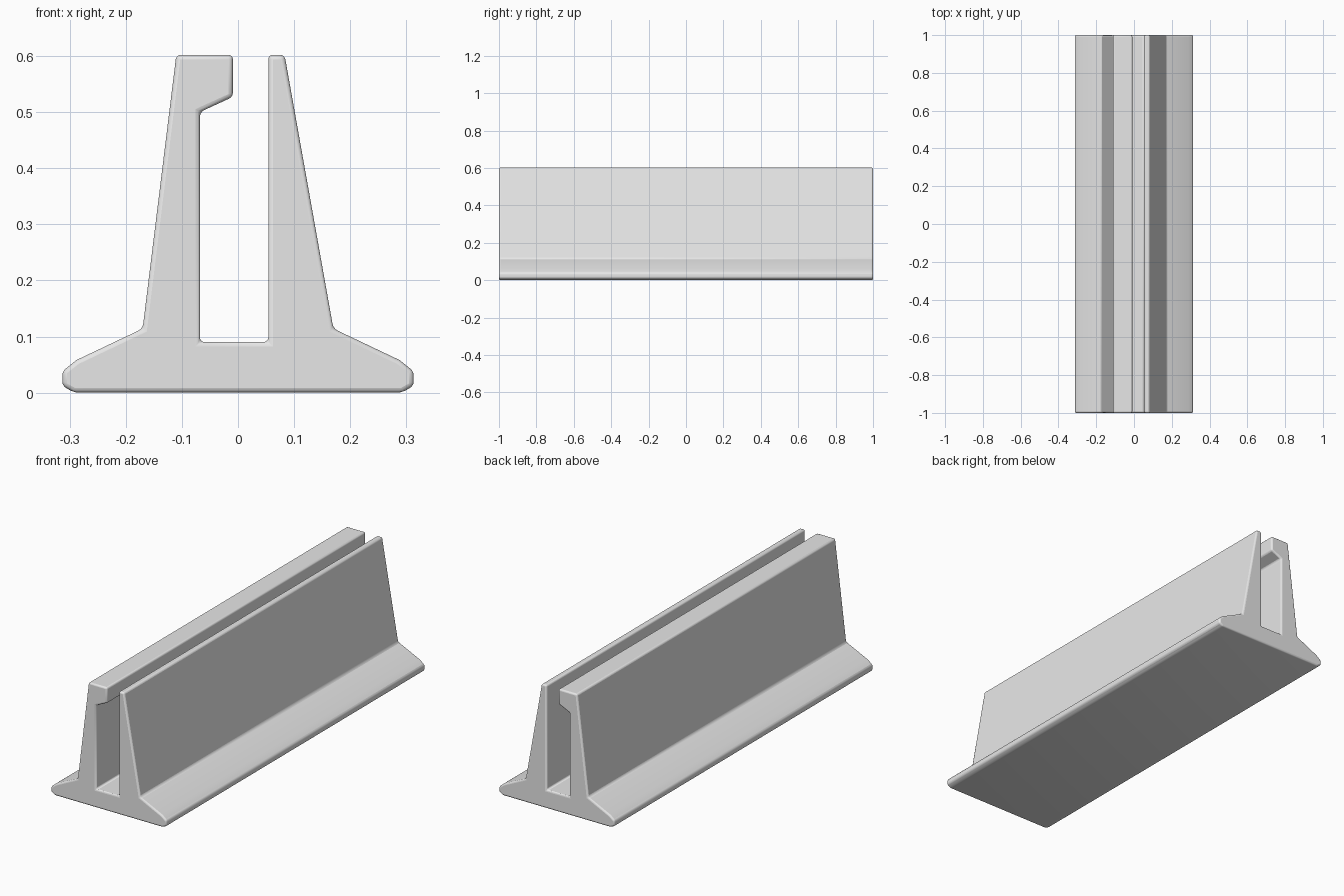
import bpy
import bmesh
import math

if "Cube" in bpy.data.objects:
    bpy.data.objects.remove(bpy.data.objects["Cube"])

# Cross-section of the stand (x, z), extruded along y
PROFILE = [
    # foot and left outer wall
    (-0.292, 0.0), (-0.313, 0.012), (-0.313, 0.038), (-0.288, 0.058),
    (-0.170, 0.114), (-0.110, 0.602),
    # hooked lip and slot
    (-0.009, 0.602), (-0.009, 0.527), (-0.068, 0.500), (-0.068, 0.090),
    (0.054, 0.090), (0.054, 0.602),
    # right outer wall and foot
    (0.083, 0.602), (0.170, 0.114), (0.288, 0.058),
    (0.313, 0.038), (0.313, 0.012), (0.292, 0.0),
]

grey = bpy.data.materials.new("light grey")
grey.diffuse_color = (0.8, 0.8, 0.8, 1.0)
grey.use_nodes = True
grey.node_tree.nodes["Principled BSDF"].inputs["Base Color"].default_value = grey.diffuse_color

# Slotted stand body
bm = bmesh.new()
face = bm.faces.new([bm.verts.new((x, -1.0, z)) for x, z in PROFILE])
ext = bmesh.ops.extrude_face_region(bm, geom=[face])
bmesh.ops.translate(bm, vec=(0, 2.0, 0),
                    verts=[v for v in ext["geom"] if isinstance(v, bmesh.types.BMVert)])
bmesh.ops.recalc_face_normals(bm, faces=bm.faces)
mesh = bpy.data.meshes.new("slotted_stand")
bm.to_mesh(mesh)
bm.free()
mesh.materials.append(grey)
stand = bpy.data.objects.new("slotted_stand", mesh)
bpy.context.collection.objects.link(stand)

# Softened edges
bevel = stand.modifiers.new("soft_edges", "BEVEL")
bevel.width = 0.008
bevel.segments = 3
bevel.limit_method = "ANGLE"
bevel.angle_limit = math.radians(15)

bpy.context.view_layer.objects.active = stand
stand.select_set(True)
bpy.ops.object.shade_smooth_by_angle(angle=math.radians(35))
